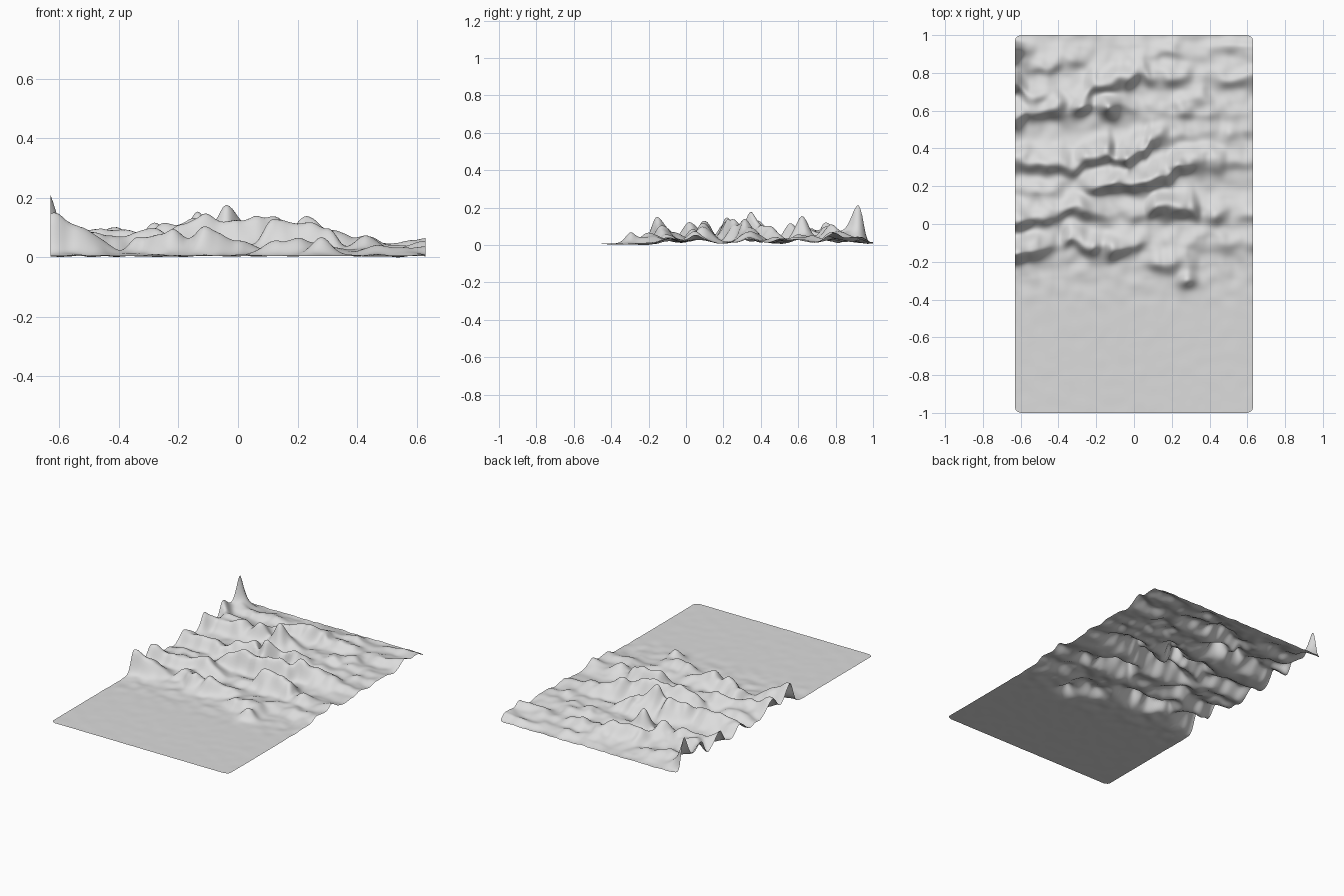
import bpy
import bmesh
import math
from mathutils import Vector, noise

default_cube = bpy.data.objects.get("Cube")
if default_cube:
    bpy.data.objects.remove(default_cube, do_unlink=True)

HALF_WIDTH, HALF_LENGTH, CORNER = 0.63, 1.0, 0.03
PLAIN_LEVEL = 0.012


def smooth(t):
    t = min(max(t, 0.0), 1.0)
    return t * t * (3 - 2 * t)


def bell(distance, width):
    return math.exp(-0.5 * (distance / width) ** 2)


def ridge(*crest, south=0.034, north=0.05):
    """Height function of a ridge whose crest runs through (x, y, height) points."""
    def height(x, y):
        x = min(max(x, crest[0][0]), crest[-1][0])
        for (xa, ya, ha), (xb, yb, hb) in zip(crest, crest[1:]):
            if x <= xb:
                t = smooth((x - xa) / (xb - xa))
                offset = y - (ya + (yb - ya) * t)
                width = north if offset > 0 else south
                return (ha + (hb - ha) * t) * bell(offset, width)
        return 0.0
    return height


def peak(px, py, top, width=0.034):
    """Height function of a single round hill."""
    def height(x, y):
        return top * bell(math.hypot(x - px, y - py), width)
    return height


# Foothills, at the edge of the plain
front_spur = ridge((.02, -.21, 0), (.14, -.2, .05), (.23, -.2, .06), (.36, -.19, 0))
foothills = ridge((-.63, -.14, .13), (-.55, -.14, .11), (-.4, -.11, .02),
                  (-.33, -.06, .06), (-.23, -.13, .085), (-.17, -.13, .055),
                  (-.11, -.13, .09), (0, -.11, .05), (.1, -.08, .015),
                  (.63, -.1, .025))

# Middle ranges
near_range = ridge((-.63, .03, .11), (-.5, .03, .06), (-.42, .05, .05),
                   (-.3, .1, .07), (-.1, .05, .02), (.05, .06, .04),
                   (.12, .09, .105), (.3, .09, .09), (.36, .06, .03),
                   (.43, .04, .06), (.52, .06, .02), (.63, .04, .04))
main_range = ridge((-.63, .18, .02), (-.5, .17, .05), (-.33, .2, .01),
                   (-.14, .22, .12), (-.02, .22, .115), (.06, .22, .125),
                   (.17, .27, .105), (.25, .32, .11), (.33, .33, .07),
                   (.4, .33, .075), (.5, .33, .03), (.63, .34, .02))
high_range = ridge((-.63, .34, .08), (-.5, .32, .07), (-.4, .32, .09),
                   (-.33, .31, .065), (-.25, .35, .09), (-.14, .38, .125),
                   (-.09, .35, .1), (-.04, .35, .15), (.05, .41, .1),
                   (.1, .46, .08), (.2, .48, .02), (.63, .5, .015))

# Back ranges
far_range = ridge((-.63, .56, .11), (-.55, .6, .06), (-.41, .62, .085),
                  (-.35, .61, .06), (-.28, .62, .09), (-.2, .62, .02),
                  (.3, .6, .025), (.63, .6, .015))
back_range = ridge((-.63, .75, .1), (-.55, .69, .05), (-.4, .72, .02),
                   (-.28, .69, .03), (-.2, .75, .075), (-.05, .77, .095),
                   (.04, .8, .08), (.1, .77, .045), (.25, .78, .05),
                   (.33, .77, .02), (.5, .78, .03), (.63, .78, .055))
rear_hills = ridge((-.56, .82, .03), (-.47, .84, .05), (-.36, .86, .03),
                   (-.2, .88, .005), (.08, .9, .02), (.2, .93, .03),
                   (.3, .9, .005), (.55, .93, .025), (.63, .91, .035))

hills = [front_spur, foothills, near_range, main_range, high_range,
         far_range, back_range, rear_hills,
         peak(.28, -.29, .06), peak(-.13, .62, .11, .042),
         peak(-.28, .07, .03), peak(-.45, .1, .03), peak(.25, .63, .025),
         peak(.35, .68, .03), peak(.5, .46, .02),
         peak(-.65, .91, .2, .032), peak(-.59, .9, .06, .04)]


def terrain_height(x, y):
    rough = smooth((y + 0.5) / 0.3)
    # Gently bend the ridge lines so that they look eroded
    bend = 0.02 * noise.noise(Vector((x * 9, y * 9, 4)))
    relief = sum(hill(x, y + bend) for hill in hills)
    small = noise.noise(Vector((x * 14, y * 14, 1)))
    fade = smooth((HALF_LENGTH - y) / 0.06)
    valley_floor = 0.005 * smooth((y + 0.3) / 0.4)
    return (PLAIN_LEVEL + valley_floor + relief * fade + small * 0.001
            + small * rough * (0.008 + 0.2 * relief * fade))


# One thin sheet with rounded corners
bm = bmesh.new()
bmesh.ops.create_grid(bm, x_segments=130, y_segments=210, size=1)
for vert in bm.verts:
    x, y = vert.co.x, vert.co.y * HALF_LENGTH
    over = max(abs(y) - (HALF_LENGTH - CORNER), 0.0)
    inset = CORNER - math.sqrt(max(CORNER ** 2 - over ** 2, 0.0))
    x *= HALF_WIDTH - inset
    vert.co = (x, y, max(terrain_height(x, y), 0.001))

lowest = min(vert.co.z for vert in bm.verts)
for vert in bm.verts:
    vert.co.z -= lowest
for face in bm.faces:
    face.smooth = True

mesh = bpy.data.meshes.new("terrain_sheet")
bm.to_mesh(mesh)
bm.free()
terrain = bpy.data.objects.new("terrain_sheet", mesh)
bpy.context.collection.objects.link(terrain)

# Plain light grey surface
grey = bpy.data.materials.new("light_grey")
grey.use_nodes = True
colour = (0.72, 0.72, 0.72, 1)
grey.diffuse_color = colour
for node in grey.node_tree.nodes:
    if node.type == "BSDF_PRINCIPLED":
        node.inputs["Base Color"].default_value = colour
mesh.materials.append(grey)
